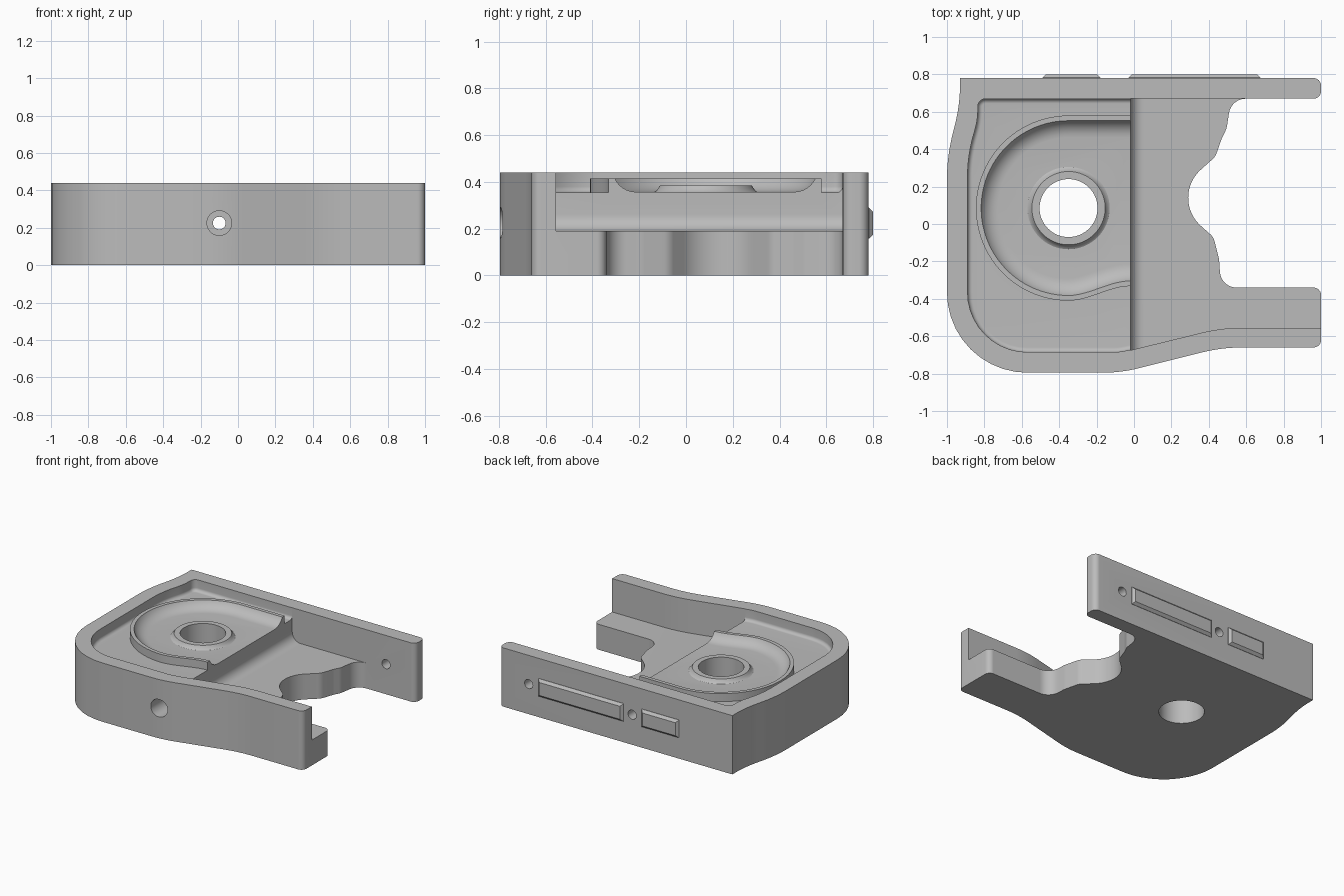
import bpy
import bmesh
from math import pi, cos, sin, tan, sqrt
from mathutils import Vector, Matrix

cube = bpy.data.objects.get("Cube")
if cube:
    bpy.data.objects.remove(cube, do_unlink=True)

grey = bpy.data.materials.new("plain_grey")
grey.use_nodes = True
grey.diffuse_color = (0.5, 0.5, 0.5, 1)
grey.node_tree.nodes["Principled BSDF"].inputs["Base Color"].default_value = (0.5, 0.5, 0.5, 1)


def rounded(corners, steps=10):
    """Closed outline from (x, y, radius) corners."""
    out = []
    for i, (x, y, r) in enumerate(corners):
        p = Vector((x, y))
        a = (Vector(corners[i - 1][:2]) - p).normalized()
        b = (Vector(corners[(i + 1) % len(corners)][:2]) - p).normalized()
        if r == 0:
            out.append(p)
            continue
        half = a.angle(b) / 2
        centre = p + (a + b).normalized() * r / sin(half)
        start = p + a * r / tan(half) - centre
        end = p + b * r / tan(half) - centre
        sweep = start.angle_signed(end)
        for k in range(steps + 1):
            out.append(centre + Matrix.Rotation(-sweep * k / steps, 2) @ start)
    return out


def circle(x, y, r, n=64):
    return [Vector((x + r * cos(2 * pi * k / n), y + r * sin(2 * pi * k / n))) for k in range(n)]


def inset(points, d):
    area = sum(p.cross(points[i - 1]) for i, p in enumerate(points))
    side = -1 if area > 0 else 1
    out = []
    for i, p in enumerate(points):
        a = (p - points[i - 1]).normalized()
        b = (points[(i + 1) % len(points)] - p).normalized()
        na, nb = Vector((-a.y, a.x)), Vector((-b.y, b.x))
        out.append(p + (na + nb) * side * d / (1 + na.dot(nb)))
    return out


def loft(name, outline, levels, matrix=Matrix()):
    """Solid through copies of an outline at (inset, height) levels."""
    bm = bmesh.new()
    rings = [[bm.verts.new(matrix @ Vector((p.x, p.y, z))) for p in inset(outline, d)]
             for d, z in levels]
    n = len(outline)
    for low, high in zip(rings, rings[1:]):
        for i in range(n):
            bm.faces.new((low[i - 1], low[i], high[i], high[i - 1]))
    bm.faces.new(rings[0])
    bm.faces.new(rings[-1])
    bmesh.ops.recalc_face_normals(bm, faces=bm.faces)
    mesh = bpy.data.meshes.new(name)
    bm.to_mesh(mesh)
    bm.free()
    obj = bpy.data.objects.new(name, mesh)
    bpy.context.collection.objects.link(obj)
    mesh.materials.append(grey)
    return obj


def combine(target, tool, operation):
    mod = target.modifiers.new(operation.lower(), "BOOLEAN")
    mod.operation, mod.object, mod.solver = operation, tool, "EXACT"
    bpy.context.view_layer.objects.active = target
    bpy.ops.object.modifier_apply(modifier=mod.name)
    bpy.data.objects.remove(tool, do_unlink=True)


def hollow_levels(z, r, top, steps=8):
    """Wall levels with a concave fillet at the bottom."""
    arc = [(r * (1 - sin(k * pi / 2 / steps)), z + r * (1 - cos(k * pi / 2 / steps)))
           for k in range(steps + 1)]
    return arc + [(0, top)]


TOP, SHELF, FLOOR, STEP = 0.44, 0.355, 0.19, -0.02
BORE = (-0.35, 0.085)

# main plate with its wavy open end
body = loft("bracket_body", rounded([
    (-0.93, 0.78, 0), (-0.93, 0.64, 0.9), (-1, 0.36, 1), (-1, -0.795, 0.43),
    (-0.07, -0.795, 0.8), (0.47, -0.66, 0.9), (1, -0.66, 0.04), (1, -0.34, 0.04),
    (0.465, -0.34, 0.09), (0.455, -0.19, 0.15), (0.425, -0.07, 0.08),
    (0.29, 0.05, 0.2), (0.29, 0.23, 0.2), (0.435, 0.36, 0.08), (0.47, 0.46, 0.1),
    (0.495, 0.51, 0.1), (0.52, 0.67, 0.09), (1, 0.67, 0.04), (1, 0.78, 0.04),
]), [(0, 0), (0, TOP)])

# shallow pocket and lower floor
pocket = rounded([(0.03, 0.669, 0), (-0.835, 0.669, 0.04), (-0.835, 0.56, 0.4),
                  (-0.89, 0.36, 0.8), (-0.89, -0.685, 0.32), (-0.08, -0.685, 0.3),
                  (0.03, -0.662, 0)])
combine(body, loft("pocket_cutter", pocket, hollow_levels(SHELF, 0.025, 0.6)), "DIFFERENCE")
floor = rounded([(STEP, 0.67, 0), (STEP, -0.675, 0), (0.47, -0.555, 0.9),
                 (1.2, -0.555, 0), (1.2, 0.67, 0)])
combine(body, loft("floor_cutter", floor, [(0, FLOOR), (0, 0.6)]), "DIFFERENCE")

# concave fillet at the foot of the step
R = 0.07
foot = [Vector((STEP - 0.02, FLOOR - 0.02)), Vector((STEP - 0.02, FLOOR + R))]
foot += [Vector((STEP + R * (1 - cos(k * pi / 20)), FLOOR + R * (1 - sin(k * pi / 20))))
         for k in range(10, -1, -1)][::-1]
foot.append(Vector((STEP + R, FLOOR - 0.02)))
upright = Matrix.Rotation(pi / 2, 4, "X")
combine(body, loft("step_fillet", foot, [(0, -0.69), (0, 0.69)], upright), "UNION")


# raised dish with a thin rim, open at the step
def dish_outline(end, rim):
    x, y = BORE
    r = 0.495 - rim
    arc = [Vector((x + r * cos(a), y + r * sin(a)))
           for a in (pi / 2 + pi * k / 48 for k in range(49))]
    wave = []
    for k in range(1, 13):
        t = k / 12
        wave.append(Vector((x + 0.33 * t, y - r + 0.078 * t * t * (3 - 2 * t))))
    tail = [] if end <= STEP else [Vector((end, wave[-1].y)), Vector((end, y + r))]
    return arc + wave + (tail or [Vector((STEP, y + r))])


dish = loft("dish", dish_outline(STEP, 0), [(0, 0.3), (0, 0.415)])
hollow = loft("dish_cutter", dish_outline(0.25, 0.018), hollow_levels(SHELF + 0.002, 0.1, 0.6))
combine(dish, hollow, "DIFFERENCE")
combine(body, dish, "UNION")

# boss around the bore
boss = loft("boss", circle(*BORE, 0.22),
            [(0, 0.33), (0, 0.357), (0.008, 0.362), (0.016, 0.372), (0.024, 0.385)])
combine(body, boss, "UNION")
combine(body, loft("bore_cutter", circle(*BORE, 0.155), [(0, -0.1), (0, 0.6)]), "DIFFERENCE")

# screw holes through the front and back walls: x, radius, y from, y to
for x, r, y0, y1 in [(-0.1, 0.034, -0.9, 0.9), (-0.1, 0.066, -0.9, -0.55), (0.757, 0.034, 0.6, 0.9)]:
    drill = loft("hole_cutter", circle(x, 0.225, r, 32), [(0, -y0), (0, -y1)], upright)
    combine(body, drill, "DIFFERENCE")

# chamfered strips on the back
strips = []
for name, x0, x1 in [("short_back_strip", -0.49, -0.18), ("long_back_strip", -0.03, 0.675)]:
    rect = [Vector(p) for p in ((x0, 0.157), (x1, 0.157), (x1, 0.29), (x0, 0.29))]
    strips.append(loft(name, rect, [(0, -0.77), (0, -0.782), (0.018, -0.8)], upright))

bpy.ops.object.select_all(action="DESELECT")
body.select_set(True)
bpy.context.view_layer.objects.active = body
bpy.ops.object.shade_smooth_by_angle(angle=pi / 6)
